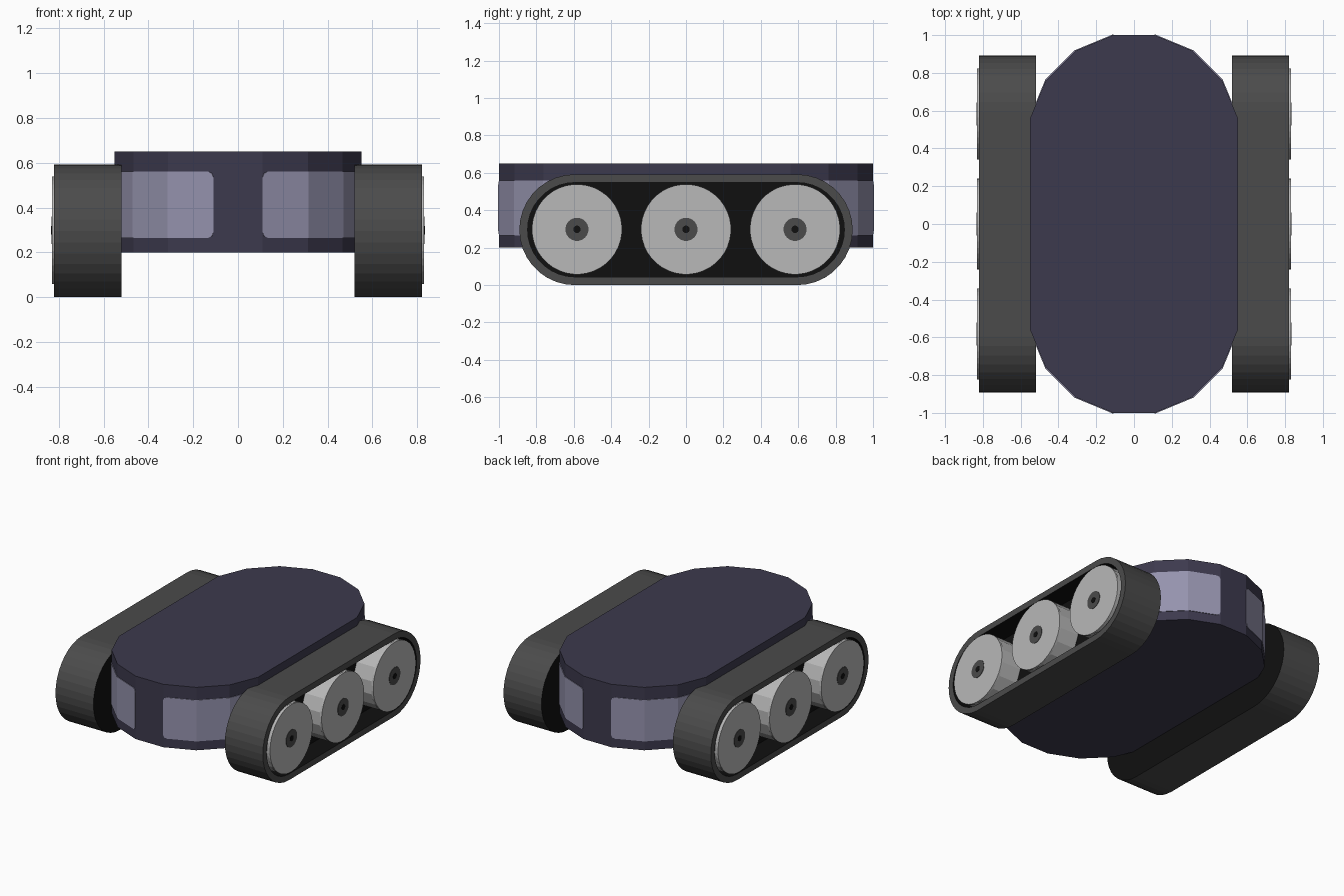
import bpy, bmesh
from math import cos, sin, radians, pi

if "Cube" in bpy.data.objects:
    bpy.data.objects.remove(bpy.data.objects["Cube"])


def material(name, rgb):
    m = bpy.data.materials.new(name)
    m.diffuse_color = (*rgb, 1)
    m.use_nodes = True
    m.node_tree.nodes["Principled BSDF"].inputs["Base Color"].default_value = m.diffuse_color
    return m


NAVY = material("dark navy", (0.046, 0.042, 0.075))
GLASS = material("pale violet glass", (0.30, 0.29, 0.42))
RUBBER = material("dark grey rubber", (0.070, 0.070, 0.070))
BLACK = material("black", (0.005, 0.005, 0.005))
STEEL = material("light grey", (0.48, 0.48, 0.48))


def finish(name, bm, mats):
    bmesh.ops.recalc_face_normals(bm, faces=bm.faces)
    me = bpy.data.meshes.new(name)
    bm.to_mesh(me)
    bm.free()
    for m in mats:
        me.materials.append(m)
    ob = bpy.data.objects.new(name, me)
    bpy.context.collection.objects.link(ob)
    return ob


def loft(name, rings, mats, slots=None):
    """Skin closed rings of points and cap both ends; slots: first cap, bands, last cap."""
    bm = bmesh.new()
    loops = [[bm.verts.new(p) for p in r] for r in rings]
    n = len(loops[0])
    slots = slots or [0] * (len(loops) + 1)
    bm.faces.new(loops[0]).material_index = slots[0]
    for k, (a, b) in enumerate(zip(loops, loops[1:])):
        for i in range(n):
            j = (i + 1) % n
            bm.faces.new((a[i], a[j], b[j], b[i])).material_index = slots[k + 1]
    bm.faces.new(loops[-1]).material_index = slots[-1]
    return finish(name, bm, mats)


# Hull: long prism with faceted round ends
R, CY = 0.561, 0.45
angles = [radians(11.25 + 22.5 * i) for i in range(16)]
plan = [(R * cos(a), R * sin(a) + (CY if a < pi else -CY)) for a in angles]
loft("hull", [[(x, y, z) for x, y in plan] for z in (0.20, 0.65)], [NAVY])


# Wrap-around windows: thin plates over three facets, rounded corners
def window(name, sx, sy):
    r = R + 0.004
    pts = [(r * cos(radians(a)), CY + r * sin(radians(a))) for a in (78.75, 56.25, 33.75, 11.25)]

    def along(p, q, t):
        return (p[0] + (q[0] - p[0]) * t, p[1] + (q[1] - p[1]) * t)

    cols = [(along(pts[0], pts[1], t), d) for t, d in ((0, 0.025), (0.035, 0.007), (0.11, 0))]
    cols += [(pts[1], 0), (pts[2], 0)]
    cols += [(along(pts[2], pts[3], t), d) for t, d in ((0.86, 0), (0.95, 0.007), (0.985, 0.025))]
    rings = []
    for (x, y), d in cols:
        k = (R - 0.004) / r
        xi, yi = x * k, CY + (y - CY) * k
        lo, hi = 0.265 + d, 0.56 - d
        rings.append([(sx * px, sy * py, z) for px, py, z in
                      ((x, y, lo), (x, y, hi), (xi, yi, hi), (xi, yi, lo))])
    loft(name, rings, [GLASS])


for sx, side in ((1, "right"), (-1, "left")):
    for sy, end in ((-1, "front"), (1, "rear")):
        window(f"{end}_{side}_window", sx, sy)


# Tracks: belt with a raised rim around a black recess
def stadium(x, r, seg=18):
    ring = []
    for end in (1, -1):
        for i in range(seg + 1):
            a = pi * i / seg - pi / 2
            ring.append((x, end * (0.595 + r * cos(a)), 0.296 + end * r * sin(a)))
    return ring


def disc(name, x0, x1, y, r, n, mat):
    rings = [[(x, y + r * cos(2 * pi * (i + 0.5) / n), 0.298 + r * sin(2 * pi * (i + 0.5) / n))
              for i in range(n)] for x in (x0, x1)]
    return loft(name, rings, [mat])


for s, side in ((1, "right"), (-1, "left")):
    loft(f"{side}_track",
         [stadium(s * 0.52, 0.296), stadium(s * 0.82, 0.296),
          stadium(s * 0.82, 0.252), stadium(s * 0.67, 0.252)],
         [RUBBER, BLACK], [1, 0, 0, 1, 1])
    # Road wheels with a hub and axle hole
    for y, place in ((-0.583, "front"), (0, "middle"), (0.583, "rear")):
        tag = f"{side}_{place}"
        disc(f"{tag}_wheel", s * 0.66, s * 0.822, y, 0.24, 16, STEEL)
        disc(f"{tag}_wheel_face", s * 0.815, s * 0.830, y, 0.241, 40, STEEL)
        disc(f"{tag}_hub", s * 0.82, s * 0.833, y, 0.062, 20, RUBBER)
        disc(f"{tag}_axle", s * 0.82, s * 0.835, y, 0.02, 12, BLACK)
